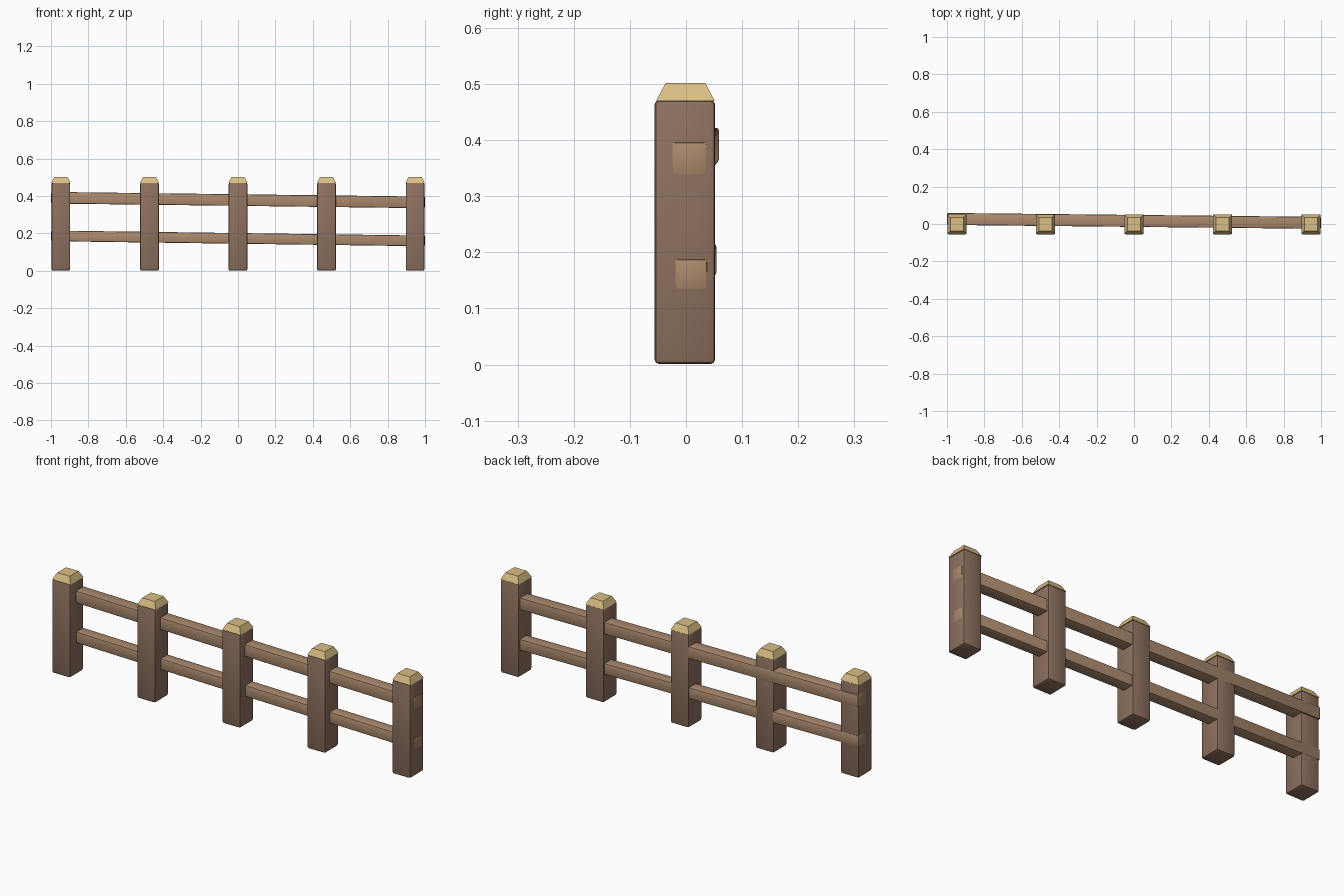
import bpy
import bmesh
from math import radians
from mathutils import Matrix, Vector

if "Cube" in bpy.data.objects:
    bpy.data.objects.remove(bpy.data.objects["Cube"], do_unlink=True)


def material(name, color):
    mat = bpy.data.materials.new(name)
    mat.use_nodes = True
    mat.diffuse_color = (*color, 1)
    mat.node_tree.nodes["Principled BSDF"].inputs["Base Color"].default_value = (*color, 1)
    return mat


POST_WOOD = material("dark_brown_wood", (0.27, 0.165, 0.115))
RAIL_WOOD = material("light_brown_wood", (0.41, 0.255, 0.155))
CAP_WOOD = material("pale_cut_wood", (0.70, 0.52, 0.235))


def box(name, size, matrix, mat, bevel=0, top_scale=1):
    """Box with optional tapered top and rounded edges."""
    bm = bmesh.new()
    bmesh.ops.create_cube(bm, size=1)
    for v in bm.verts:
        if v.co.z > 0:
            v.co.x *= top_scale
            v.co.y *= top_scale
    bmesh.ops.scale(bm, vec=size, verts=bm.verts)
    if bevel:
        bmesh.ops.bevel(bm, geom=bm.edges[:], offset=bevel, segments=2,
                        profile=0.5, affect='EDGES')
    mesh = bpy.data.meshes.new(name)
    bm.to_mesh(mesh)
    bm.free()
    mesh.materials.append(mat)
    obj = bpy.data.objects.new(name, mesh)
    bpy.context.collection.objects.link(obj)
    obj.matrix_world = matrix
    if bevel:
        bpy.ops.object.select_all(action='DESELECT')
        obj.select_set(True)
        bpy.context.view_layer.objects.active = obj
        bpy.ops.object.shade_smooth_by_angle(angle=radians(35))
    return obj


# Posts with chamfered pale caps
for i in range(5):
    x = (i - 2) * 0.4735
    box(f"post_{i + 1}", (0.1, 0.108, 0.47),
        Matrix.Translation((x, -0.002, 0.236)), POST_WOOD, 0.008)
    box(f"post_cap_{i + 1}", (0.102, 0.104, 0.032),
        Matrix.Translation((x, -0.001, 0.486)), CAP_WOOD, top_scale=0.68)


def rail(name, start, end, depth, height):
    """Long rail running between two end centres."""
    a, b = Vector(start), Vector(end)
    turn = (b - a).to_track_quat('X', 'Z').to_matrix().to_4x4()
    box(name, ((b - a).length, depth, height),
        Matrix.Translation((a + b) / 2) @ turn, RAIL_WOOD, 0.006)


# Rails slope gently down and forward towards the left end
rail("upper_rail", (-0.999, 0.027, 0.391), (0.999, 0.006, 0.366), 0.064, 0.062)
rail("lower_rail", (-0.999, 0.025, 0.187), (0.999, 0.009, 0.160), 0.059, 0.057)
